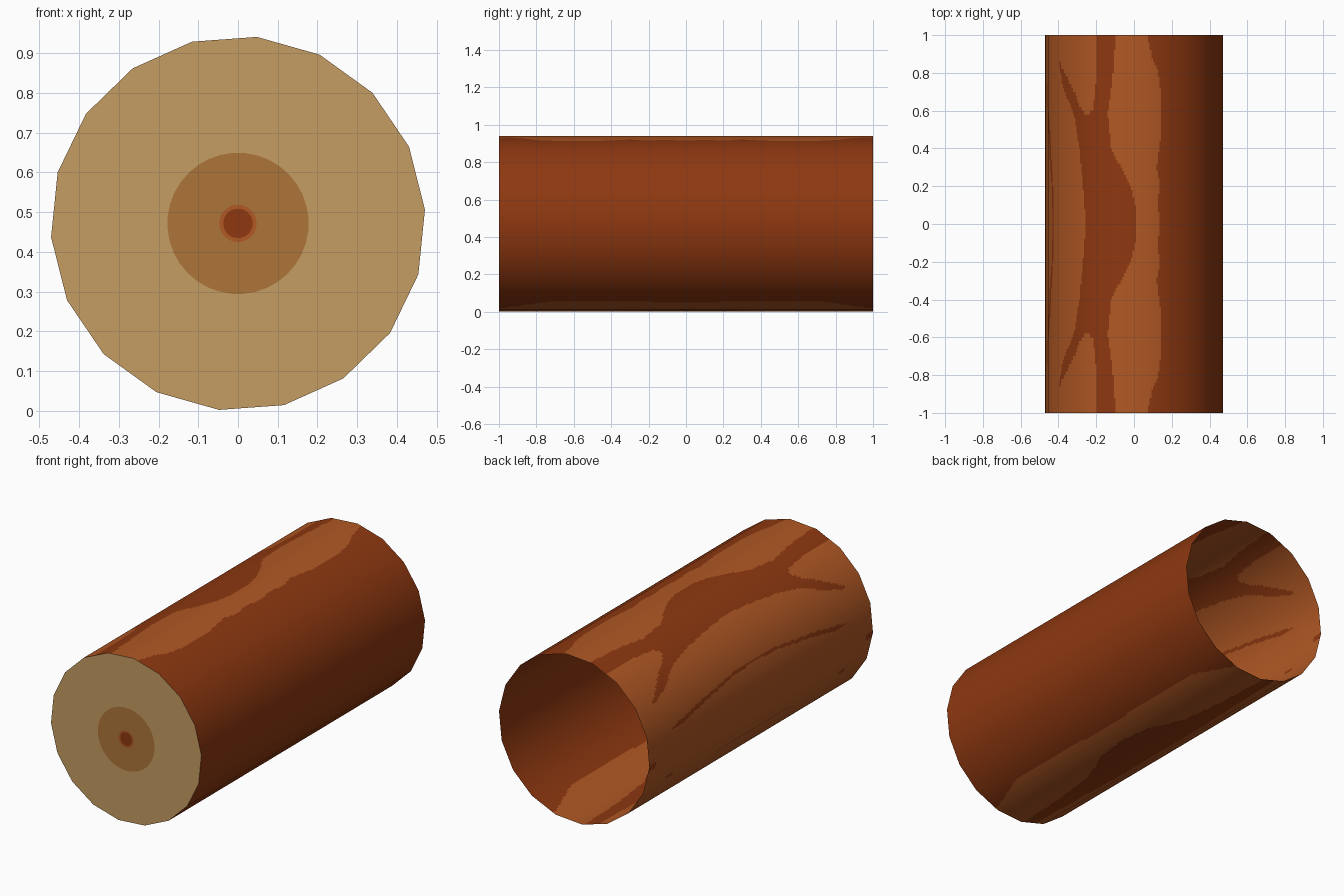
import bpy, bmesh, math

if "Cube" in bpy.data.objects:
    bpy.data.objects.remove(bpy.data.objects["Cube"])

R, ZC, SIDES, SUB, ROWS = 0.472, 0.4715, 18, 18, 100
START = math.radians(4.2)


def material(name, rgb):
    m = bpy.data.materials.new(name)
    lin = [((c / 255 + 0.055) / 1.055) ** 2.4 for c in rgb]
    m.diffuse_color = (*lin, 1)
    m.use_nodes = True
    m.node_tree.nodes["Principled BSDF"].inputs["Base Color"].default_value = m.diffuse_color
    return m


bark_dark = material("dark bark", (142, 56, 16))
bark_light = material("light bark", (177, 88, 36))
wood = material("pale wood", (197, 156, 98))
heart = material("heart wood", (174, 117, 58))


def corner(i):
    a = START + math.tau * i / SIDES
    return R * math.cos(a), R * math.sin(a)


def outline(sub):
    """18-sided outline, each side split into sub pieces."""
    pts = []
    for i in range(SIDES):
        (x0, z0), (x1, z1) = corner(i), corner(i + 1)
        for k in range(sub):
            t = k / sub
            pts.append((x0 + (x1 - x0) * t, z0 + (z1 - z0) * t))
    return pts


# Dark grain streaks: (distance along log from middle, low angle, high angle)
STREAKS = [
    [(0, -65, 72.5), (.1, -65, 74.6), (.2, -64, 72.7), (.3, -64, 75), (.5, -64, 71.5),
     (.7, -63, 72), (.8, -66, 74), (.9, -71, 79), (1, -74, 81)],
    [(0, 89, 123), (.1, 89, 123), (.2, 92, 123), (.4, 105, 123), (.57, 107, 122),
     (.6, 107, 118), (.8, 103.5, 115), (1, 102, 115)],
    [(0, 115, 122.7), (.2, 115, 125), (.4, 115, 128), (.57, 122, 133), (.6, 126, 134.5),
     (.7, 133, 141.6), (.8, 141.6, 146), (.86, 146.5, 148)],
    [(0, 156, 157.6), (.2, 157, 159), (.5, 161.5, 164), (.7, 165.5, 169), (.78, 168, 169)],
    [(0, 206.3, 208), (.35, 206.3, 207.5)],
    [(0, 247, 281), (.2, 248, 278), (.4, 248, 268), (.7, 250, 264), (1, 251, 262)],
    [(.94, 183, 187), (1, 183, 187)],
    [(.75, 201, 203), (.8, 201, 203)],
]


def is_dark(y, ang):
    y = abs(y)
    for s in STREAKS:
        for (ya, la, ha), (yb, lb, hb) in zip(s, s[1:]):
            if ya <= y <= yb:
                t = (y - ya) / (yb - ya)
                width = ha + (hb - ha) * t - (la + (lb - la) * t)
                if (ang - la - (lb - la) * t) % 360 <= width:
                    return True
    return False


def finish(name, bm, mats):
    me = bpy.data.meshes.new(name)
    bm.to_mesh(me)
    bm.free()
    for m in mats:
        me.materials.append(m)
    ob = bpy.data.objects.new(name, me)
    ob.location.z = ZC
    bpy.context.collection.objects.link(ob)
    return ob


# Bark: open 18-sided tube, finely split so the grain can be coloured
bm = bmesh.new()
prof = outline(SUB)
n = len(prof)
grid = [[bm.verts.new((x, -1 + 2 * j / ROWS, z)) for x, z in prof] for j in range(ROWS + 1)]
for j in range(ROWS):
    for i in range(n):
        k = (i + 1) % n
        f = bm.faces.new((grid[j][i], grid[j + 1][i], grid[j + 1][k], grid[j][k]))
        c = f.calc_center_median()
        f.material_index = 0 if is_dark(c.y, math.degrees(math.atan2(c.z, c.x))) else 1
        f.smooth = True
bark = finish("bark", bm, [bark_dark, bark_light])
# rounded shading across the split sides
normals = []
for v in bark.data.vertices:
    r = math.hypot(v.co.x, v.co.z)
    normals.append((v.co.x / r, 0, v.co.z / r))
bark.data.normals_split_custom_set_from_vertices(normals)

# Cut end: concentric growth rings at the front only
bm = bmesh.new()
loops = [outline(2)]
for r in (0.178, 0.047, 0.037):
    loops.append([(r * math.cos(START + math.tau * i / 36), r * math.sin(START + math.tau * i / 36))
                  for i in range(36)])
rings = [[bm.verts.new((x, -1, z)) for x, z in lp] for lp in loops]
for m in range(3):
    a, b = rings[m], rings[m + 1]
    for i in range(36):
        k = (i + 1) % 36
        bm.faces.new((a[i], a[k], b[k], b[i])).material_index = m
bm.faces.new(rings[3]).material_index = 3
finish("cut_end", bm, [wood, heart, bark_light, bark_dark])
